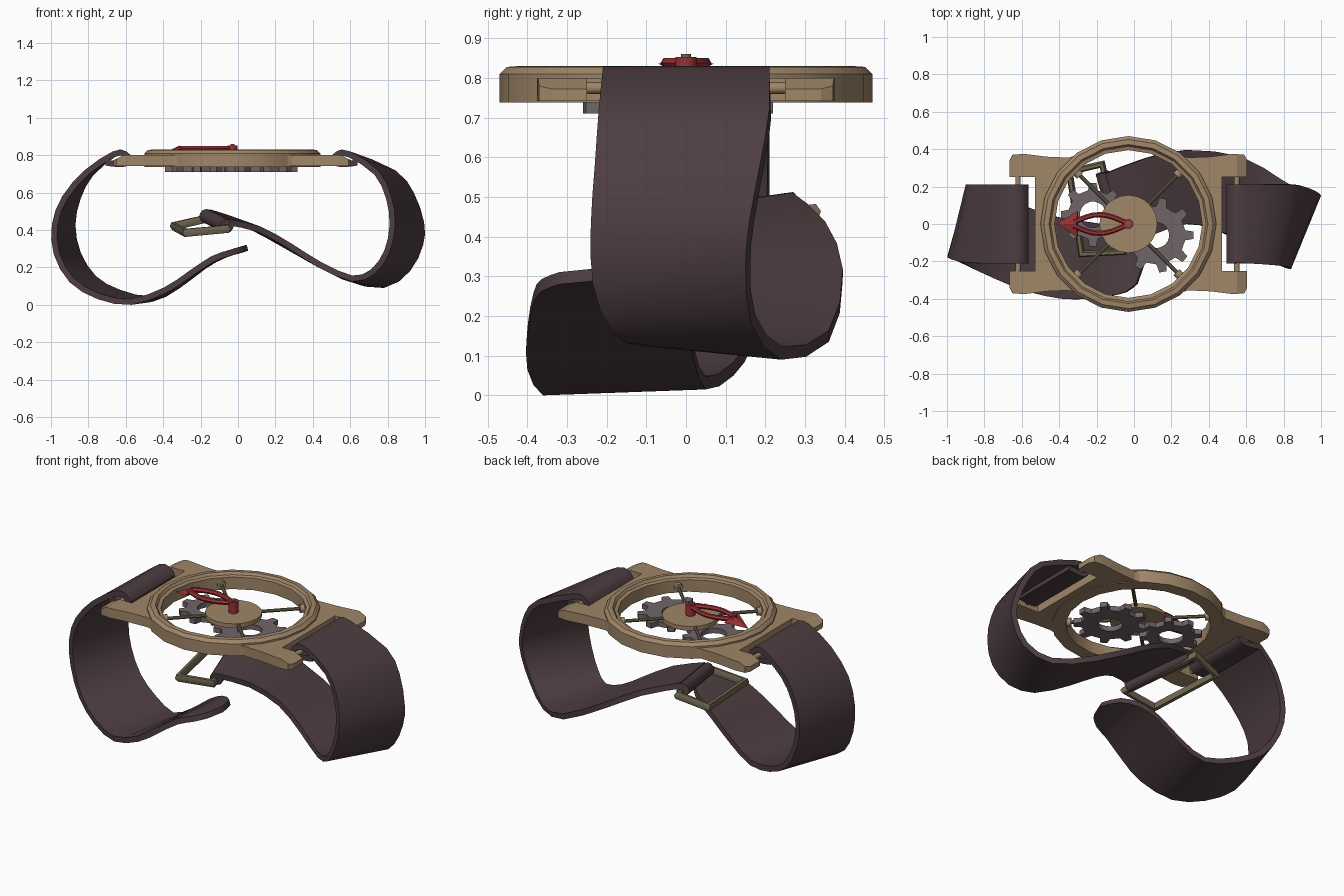
import bpy
import bmesh
from math import sin, cos, pi, radians
from mathutils import Vector, Matrix

if "Cube" in bpy.data.objects:
    bpy.data.objects.remove(bpy.data.objects["Cube"])


def material(name, *rgb):
    m = bpy.data.materials.new(name)
    m.use_nodes = True
    m.diffuse_color = (*rgb, 1)
    m.node_tree.nodes["Principled BSDF"].inputs["Base Color"].default_value = (*rgb, 1)
    return m


BRASS = material("brass", 0.35, 0.24, 0.14)
LEATHER = material("leather", 0.075, 0.047, 0.052)
STEEL = material("steel", 0.16, 0.13, 0.14)
BRONZE = material("bronze", 0.17, 0.14, 0.085)
RED = material("red", 0.33, 0.03, 0.035)
CENTRE = Vector((-0.03, 0, 0))


def activate(ob):
    bpy.ops.object.select_all(action="DESELECT")
    ob.select_set(True)
    bpy.context.view_layer.objects.active = ob


def place(name, bm, mat):
    mesh = bpy.data.meshes.new(name)
    bm.to_mesh(mesh)
    bm.free()
    mesh.materials.append(mat)
    ob = bpy.data.objects.new(name, mesh)
    bpy.context.collection.objects.link(ob)
    activate(ob)
    return ob


def finish(name, bm, mat, angle=30):
    bmesh.ops.recalc_face_normals(bm, faces=bm.faces)
    place(name, bm, mat)
    bpy.ops.object.shade_smooth_by_angle(angle=radians(angle))


def lathe(name, profile, mat, sides):
    """Closed profile of (radius, height) spun around the case centre."""
    bm = bmesh.new()
    rings = [[bm.verts.new(CENTRE + Vector((r * sin(2 * pi * i / sides), r * cos(2 * pi * i / sides), z)))
              for r, z in profile] for i in range(sides)]
    n = len(profile)
    for i in range(sides):
        a, b = rings[i], rings[(i + 1) % sides]
        for j in range(n):
            k = (j + 1) % n
            bm.faces.new((a[j], a[k], b[k], b[j]))
    finish(name, bm, mat, 20)


def rod(name, a, b, r, mat, sides=10):
    a, b = Vector(a), Vector(b)
    bm = bmesh.new()
    turn = (b - a).to_track_quat("Z", "Y").to_matrix().to_4x4()
    bmesh.ops.create_cone(bm, cap_ends=True, segments=sides, radius1=r, radius2=r,
                          depth=(b - a).length, matrix=Matrix.Translation((a + b) / 2) @ turn)
    finish(name, bm, mat, 40)


def tube(name, points, r, mat, cyclic=False):
    cu = bpy.data.curves.new(name, "CURVE")
    cu.dimensions = "3D"
    cu.bevel_depth = r
    cu.bevel_resolution = 1
    cu.use_fill_caps = True
    sp = cu.splines.new("POLY")
    sp.points.add(len(points) - 1)
    for p, co in zip(sp.points, points):
        p.co = (*co, 1)
    sp.use_cyclic_u = cyclic
    cu.materials.append(mat)
    ob = bpy.data.objects.new(name, cu)
    bpy.context.collection.objects.link(ob)
    activate(ob)
    bpy.ops.object.convert(target="MESH")
    bpy.ops.object.shade_smooth_by_angle(angle=radians(50))


def extrude(bm, height):
    ext = bmesh.ops.extrude_face_region(bm, geom=bm.faces[:])
    verts = [g for g in ext["geom"] if isinstance(g, bmesh.types.BMVert)]
    bmesh.ops.translate(bm, verts=verts, vec=(0, 0, height))


def curve_through(points):
    """Catmull-Rom curve with one extra point in each span."""
    pts = [Vector(p) for p in points]
    out = []
    for i in range(len(pts) - 1):
        a, b, c, d = pts[max(i - 1, 0)], pts[i], pts[i + 1], pts[min(i + 2, len(pts) - 1)]
        out += [b, (9 * (b + c) - a - d) / 16]
    return out + [pts[-1]]


def strap(name, side, front, back):
    # the strap first folds around its spring bar, then follows both edges
    fold = [(0.09, 0.745), (0.03, 0.737), (-0.03, 0.742), (-0.055, 0.78), (-0.02, 0.822), (0.05, 0.82)]
    bar_x = -0.035 + side * 0.585

    def edge(y, rest):
        return curve_through([(bar_x + side * x, y, z) for x, z in fold] + rest)
    bm = bmesh.new()
    f = [bm.verts.new(p) for p in edge(-0.21, front)]
    b = [bm.verts.new(p) for p in edge(0.21, back)]
    for i in range(len(f) - 1):
        bm.faces.new((f[i], f[i + 1], b[i + 1], b[i]))
    ob = place(name, bm, LEATHER)
    mod = ob.modifiers.new("thickness", "SOLIDIFY")
    mod.thickness = 0.032
    mod.offset = -side
    bpy.ops.object.modifier_apply(modifier=mod.name)
    bpy.ops.object.shade_smooth_by_angle(angle=radians(40))


def gear(name, x, y, radius, hole, teeth):
    bm = bmesh.new()
    outer, inner = [], []
    for t in range(teeth):
        for part, r in ((-0.25, 0.78), (-0.14, 1), (0.14, 1), (0.25, 0.78)):
            a = 2 * pi * (t + part) / teeth
            for ring, size in ((outer, r * radius), (inner, hole)):
                ring.append(bm.verts.new((x + size * cos(a), y + size * sin(a), 0.71)))
    for i in range(len(outer)):
        bm.faces.new((outer[i - 1], outer[i], inner[i], inner[i - 1]))
    extrude(bm, 0.03)
    finish(name, bm, STEEL)


# Case: bezel ring and two lug plates whose tips slope down
lathe("case_ring", [(0.395, 0.738), (0.47, 0.738), (0.47, 0.81), (0.452, 0.828), (0.425, 0.83),
                    (0.415, 0.815), (0.395, 0.81)], BRASS, 20)
for side, label in ((1, "left"), (-1, "right")):
    half = [(0.2, 0.39), (0.32, 0.355), (0.44, 0.36), (0.56, 0.375), (0.62, 0.37), (0.635, 0.34),
            (0.635, 0.25), (0.5, 0.25)]
    arc = [(0.43 * cos(a), 0.43 * sin(a)) for a in [radians(d) for d in range(-60, 61, 12)]]
    outline = half + [(x, -y) for x, y in reversed(half)] + arc
    bm = bmesh.new()
    bm.faces.new([bm.verts.new((CENTRE.x + side * x, y, 0.742)) for x, y in outline])
    extrude(bm, 0.058)
    bmesh.ops.bisect_plane(bm, geom=bm.verts[:] + bm.edges[:] + bm.faces[:],
                           plane_co=(CENTRE.x + side * 0.58, 0, 0), plane_no=(1, 0, 0))
    for v in bm.verts:
        if v.co.z > 0.79:
            v.co.z -= max(0, side * (v.co.x - CENTRE.x) - 0.58) * 0.5
    finish(label + "_lugs", bm, BRASS, 15)
    bar = -0.035 + side * 0.585
    rod(label + "_spring_bar", (bar, -0.27, 0.775), (bar, 0.27, 0.775), 0.015, BRASS)

# Movement: centre plate, spokes with knobs, gears
rod("centre_plate", CENTRE + Vector((0, 0, 0.76)), CENTRE + Vector((0, 0, 0.785)), 0.155, BRASS, 20)
for i in range(4):
    a = pi / 4 + i * pi / 2
    out = Vector((cos(a), sin(a), 0))
    base = CENTRE + Vector((0, 0, 0.775))
    rod(f"spoke_{i}", base + out * 0.14, base + out * 0.4, 0.01, BRONZE, 8)
    rod(f"spoke_knob_{i}", base + out * 0.365, base + out * 0.4, 0.024, BRASS)
gear("small_gear", -0.22, 0.05, 0.17, 0.07, 8)
gear("large_gear", 0.12, -0.06, 0.2, 0.068, 9)

# Hand: pivot, two bowed arms and an arrowhead that dips towards its tip
rod("hand_pivot", CENTRE + Vector((0, 0, 0.78)), CENTRE + Vector((0, 0, 0.853)), 0.027, RED, 12)
rod("pivot_cap", CENTRE + Vector((0, 0, 0.85)), CENTRE + Vector((0, 0, 0.861)), 0.012, BRONZE)
for side, label in ((1, "back"), (-1, "front")):
    tube(label + "_hand_arm", [(-0.05 - 0.27 * t / 8, side * (0.01 + 0.04 * sin(pi * t / 8)), 0.838)
                               for t in range(9)], 0.014, RED)
bm = bmesh.new()
for corner in ((-0.415, 0, 0.802), (-0.3, 0.07, 0.836), (-0.3, -0.07, 0.836), (-0.31, 0, 0.852), (-0.31, 0, 0.82)):
    bm.verts.new(corner)
bmesh.ops.convex_hull(bm, input=bm.verts[:])
finish("hand_arrowhead", bm, RED, 10)

# Straps, given by their front and back edges
strap("left_strap", 1,
      [(0.75, -0.22, 0.72), (0.82, -0.23, 0.58), (0.84, -0.24, 0.43), (0.81, -0.235, 0.28),
       (0.73, -0.19, 0.165), (0.61, -0.115, 0.125), (0.43, -0.03, 0.2), (0.27, 0, 0.3),
       (0.11, -0.05, 0.388), (-0.05, -0.12, 0.425)],
      [(0.84, 0.21, 0.72), (0.94, 0.19, 0.6), (0.995, 0.16, 0.44), (0.99, 0.15, 0.32),
       (0.92, 0.165, 0.18), (0.78, 0.24, 0.09), (0.56, 0.36, 0.135), (0.27, 0.395, 0.29),
       (0.05, 0.35, 0.41), (-0.16, 0.27, 0.48)])
strap("right_strap", -1,
      [(-0.82, -0.21, 0.72), (-0.94, -0.2, 0.58), (-0.995, -0.18, 0.43), (-0.985, -0.18, 0.27),
       (-0.9, -0.22, 0.12), (-0.75, -0.29, 0.03), (-0.57, -0.36, 0), (-0.38, -0.4, 0.065),
       (-0.25, -0.4, 0.15), (-0.13, -0.385, 0.23), (-0.04, -0.365, 0.262), (0.02, -0.32, 0.28)],
      [(-0.8, 0.21, 0.71), (-0.87, 0.21, 0.58), (-0.9, 0.21, 0.43), (-0.87, 0.2, 0.27),
       (-0.78, 0.17, 0.13), (-0.64, 0.12, 0.05), (-0.46, 0.05, 0.015), (-0.31, 0.02, 0.09),
       (-0.17, 0, 0.195), (-0.07, -0.03, 0.25), (0.02, -0.1, 0.278), (0.055, -0.22, 0.29)])

# Buckle and the strap end rolled around it
rod("strap_roll", (-0.17, 0.275, 0.475), (-0.06, -0.12, 0.42), 0.038, LEATHER)
tube("buckle", [(-0.17, 0.32, 0.46), (-0.345, 0.28, 0.42), (-0.28, -0.16, 0.385), (-0.06, -0.15, 0.405)],
     0.024, BRONZE, cyclic=True)
